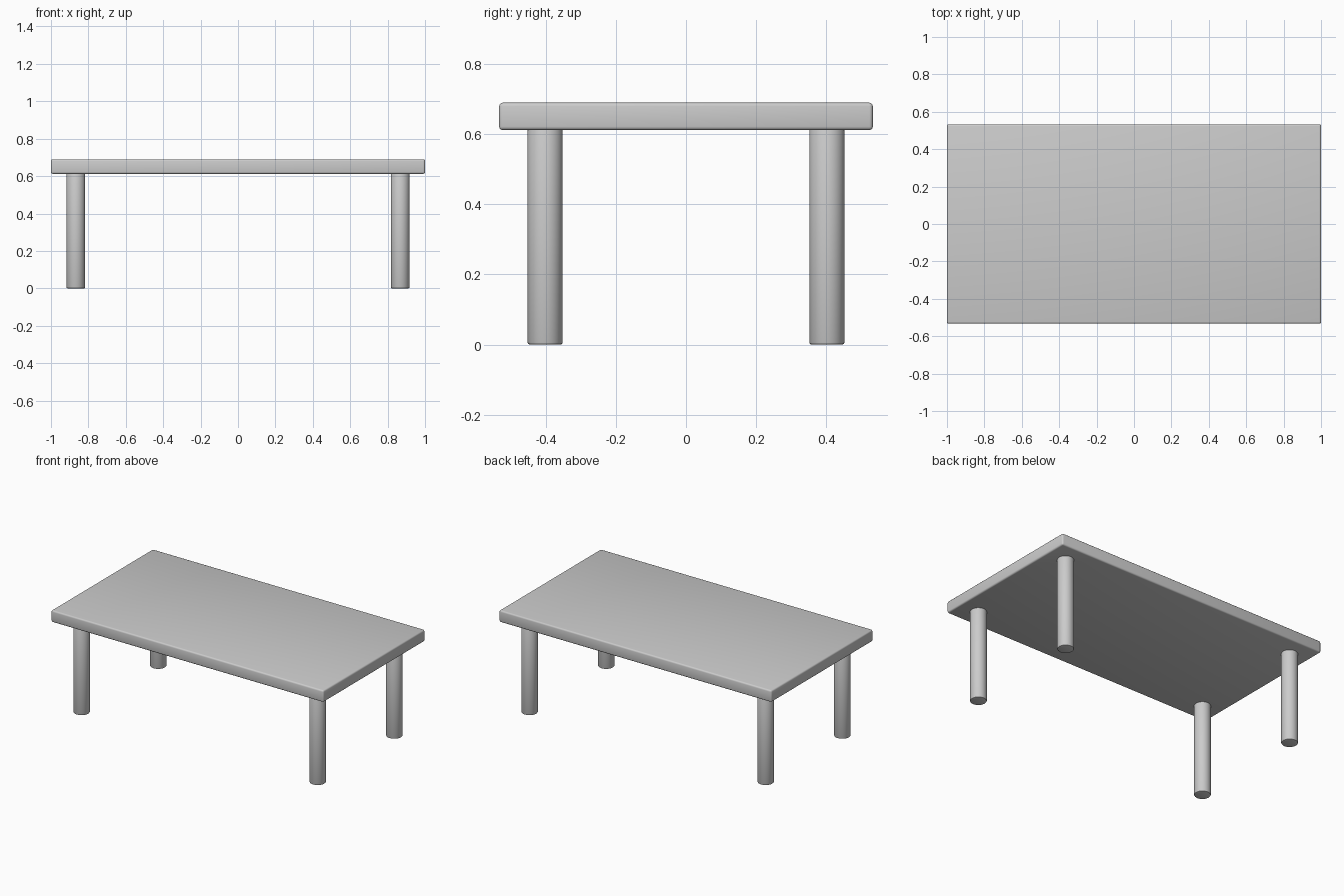
import bpy
import math

if "Cube" in bpy.data.objects:
    bpy.data.objects.remove(bpy.data.objects["Cube"])


def finish(obj, name, bevel, segments):
    """Name the part, round its sharp edges and shade it smooth."""
    obj.name = name
    mod = obj.modifiers.new("rounded_edges", 'BEVEL')
    mod.width = bevel
    mod.segments = segments
    mod.limit_method = 'ANGLE'
    mod.angle_limit = math.radians(40)
    bpy.ops.object.modifier_apply(modifier=mod.name)
    bpy.ops.object.shade_smooth_by_angle(angle=math.radians(35))


# Table top: a flat slab with softly rounded edges
TOP_Z, UNDERSIDE_Z = 0.69, 0.612
bpy.ops.mesh.primitive_cube_add(size=1, location=(0, 0, (TOP_Z + UNDERSIDE_Z) / 2))
top = bpy.context.object
top.scale = (2.0, 1.066, TOP_Z - UNDERSIDE_Z)
bpy.ops.object.transform_apply(location=False, rotation=False, scale=True)
finish(top, "table_top", 0.01, 3)

# Four round legs, one at each corner, seated just inside the top
LEG_HEIGHT = UNDERSIDE_Z + 0.004
for y, depth_name in ((-0.402, "front"), (0.402, "back")):
    for x, side_name in ((-0.867, "left"), (0.867, "right")):
        bpy.ops.mesh.primitive_cylinder_add(
            vertices=32, radius=0.05, depth=LEG_HEIGHT,
            location=(x, y, LEG_HEIGHT / 2))
        finish(bpy.context.object, f"{depth_name}_{side_name}_leg", 0.006, 2)
